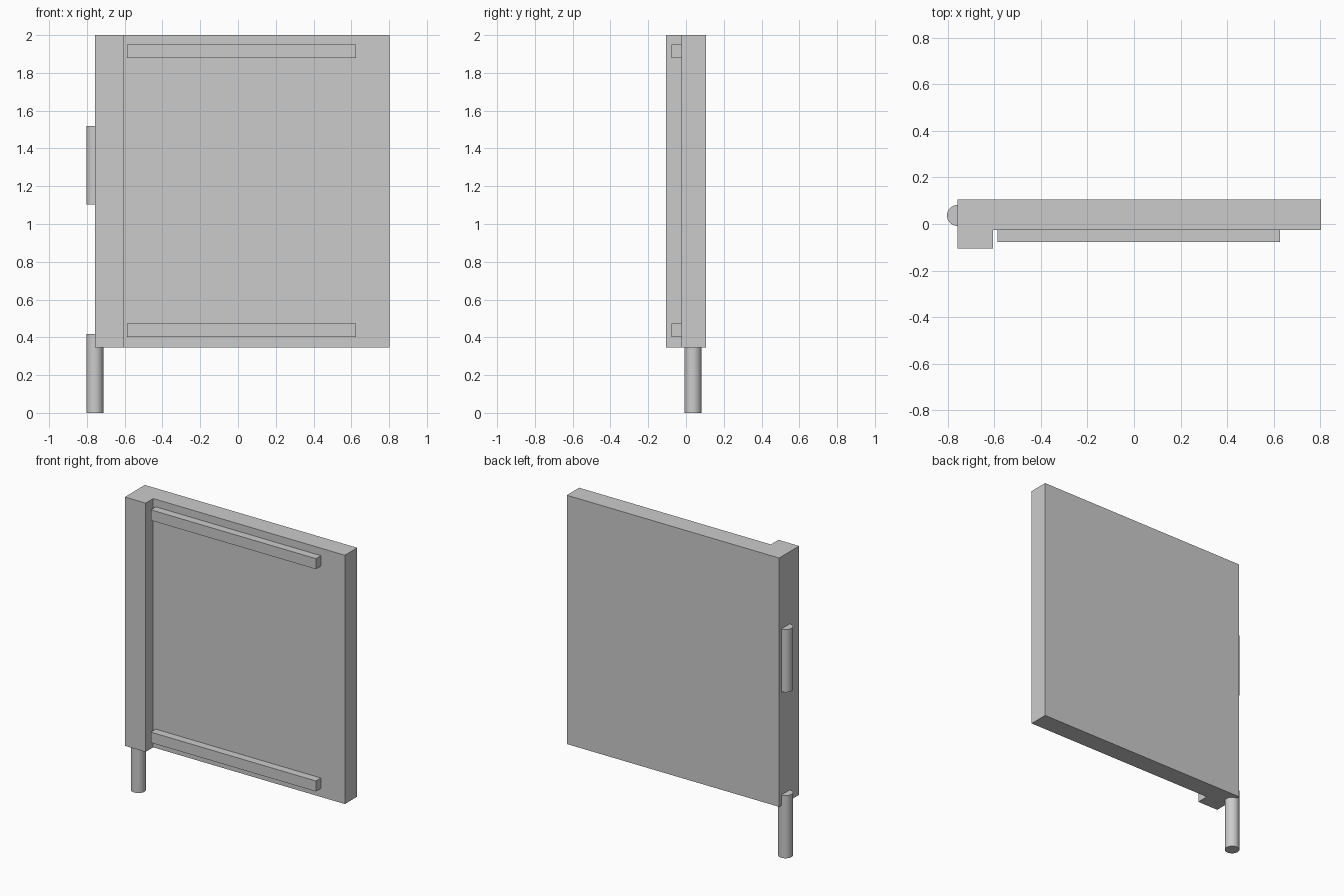
import bpy
import bmesh
from mathutils import Matrix, Vector

cube = bpy.data.objects.get("Cube")
if cube:
    bpy.data.objects.remove(cube, do_unlink=True)

# Single plain grey for every part
grey = bpy.data.materials.new("plain_grey")
grey.use_nodes = True
colour = (0.6, 0.6, 0.6, 1)
grey.diffuse_color = colour
grey.node_tree.nodes["Principled BSDF"].inputs["Base Color"].default_value = colour


def finish(name, bm):
    bmesh.ops.recalc_face_normals(bm, faces=bm.faces)
    mesh = bpy.data.meshes.new(name)
    bm.to_mesh(mesh)
    bm.free()
    mesh.materials.append(grey)
    obj = bpy.data.objects.new(name, mesh)
    bpy.context.collection.objects.link(obj)
    return obj


def extrude_profile(name, points, bottom, top):
    bm = bmesh.new()
    face = bm.faces.new([bm.verts.new((x, y, bottom)) for x, y in points])
    result = bmesh.ops.extrude_face_region(bm, geom=[face])
    verts = [v for v in result["geom"] if isinstance(v, bmesh.types.BMVert)]
    bmesh.ops.translate(bm, verts=verts, vec=Vector((0, 0, top - bottom)))
    return finish(name, bm)


def pin(name, bottom, length=0.417, radius=0.045):
    bm = bmesh.new()
    centre = Matrix.Translation((LEFT, 0.037, bottom + length / 2))
    bmesh.ops.create_cone(bm, cap_ends=True, segments=48, radius1=radius,
                          radius2=radius, depth=length, matrix=centre)
    obj = finish(name, bm)
    bpy.ops.object.select_all(action="DESELECT")
    obj.select_set(True)
    bpy.context.view_layer.objects.active = obj
    bpy.ops.object.shade_smooth_by_angle()


LEFT, RIGHT = -0.758, 0.803
BACK, FACE, FRONT = 0.105, -0.025, -0.105
STEP = -0.606

# Door panel with a thicker edge on the hinge side
extrude_profile("door_panel", [
    (LEFT, BACK), (LEFT, FRONT), (STEP, FRONT),
    (STEP, FACE), (RIGHT, FACE), (RIGHT, BACK)], 0.347, 2.0)

# Horizontal rails on the front face
for name, z in (("lower_rail", 0.403), ("upper_rail", 1.88)):
    extrude_profile(name, [(-0.587, FACE), (-0.587, -0.077),
                           (0.626, -0.077), (0.626, FACE)], z, z + 0.07)

# Hinge pins half sunk into the side edge
pin("lower_hinge_pin", 0)
pin("upper_hinge_pin", 1.103)
